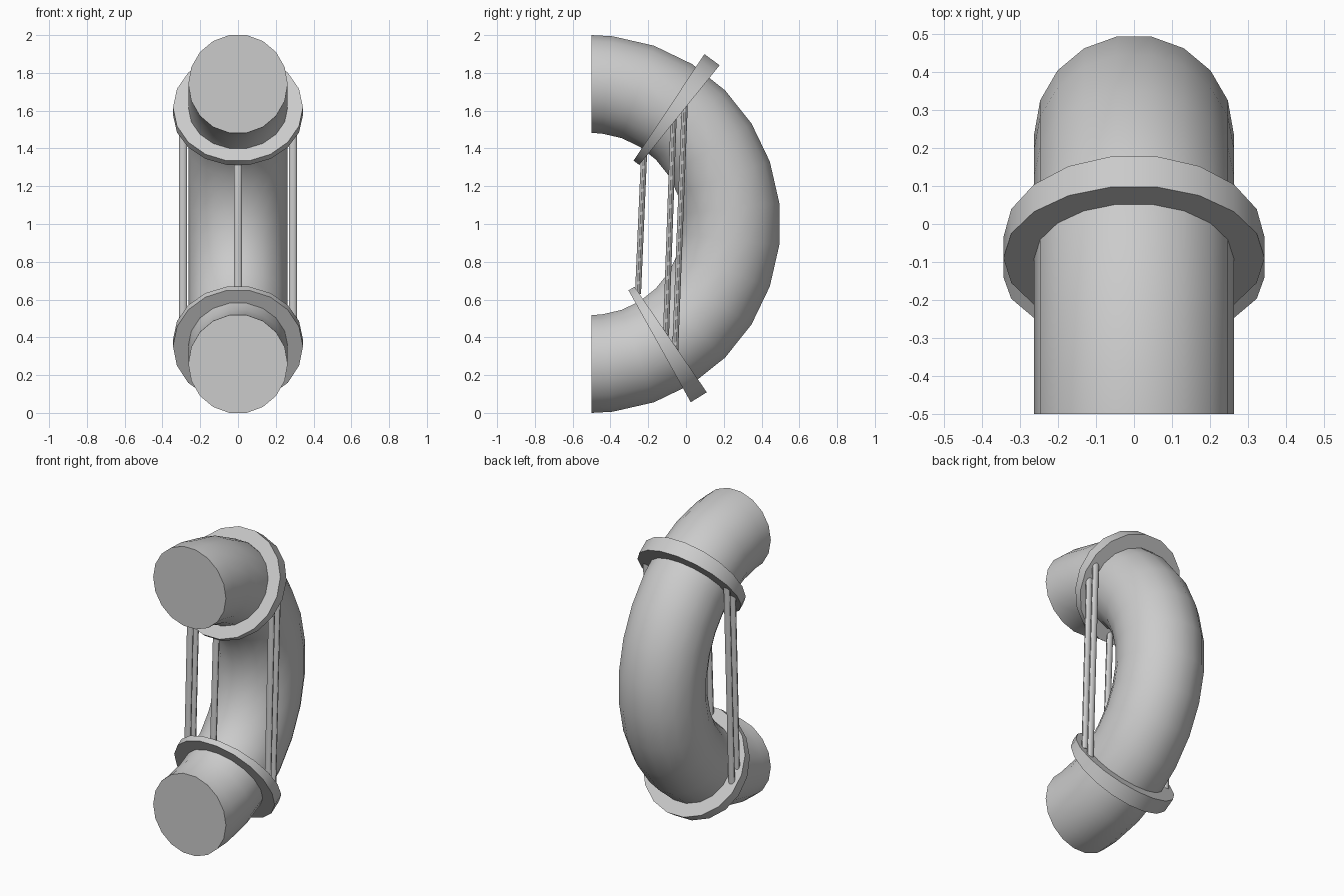
import bpy, bmesh
from math import sin, cos, pi, radians
from mathutils import Vector, Matrix

if "Cube" in bpy.data.objects:
    bpy.data.objects.remove(bpy.data.objects["Cube"])

R = 0.741          # bend radius of the pipe centreline
SIDES = 18


def bend_point(angle, r, a):
    """Point on a tube of radius r; angle runs from top (0) to bottom (180)."""
    d = R + r * cos(a)
    t = radians(angle)
    return Vector((r * sin(a), -0.5 + d * sin(t), 1.0 + d * cos(t)))


def finish(name, bm):
    bmesh.ops.recalc_face_normals(bm, faces=bm.faces)
    mesh = bpy.data.meshes.new(name)
    bm.to_mesh(mesh)
    bm.free()
    ob = bpy.data.objects.new(name, mesh)
    bpy.context.collection.objects.link(ob)
    bpy.ops.object.select_all(action='DESELECT')
    ob.select_set(True)
    bpy.context.view_layer.objects.active = ob
    bpy.ops.object.shade_smooth_by_angle(angle=radians(30))
    return ob


def sweep(name, stations, closed=False):
    """Skin a series of (angle, radius) sections around the bend."""
    bm = bmesh.new()
    rows = [[bm.verts.new(bend_point(ang, r, (i + 0.5) * 2 * pi / SIDES))
             for i in range(SIDES)] for ang, r in stations]
    pairs = list(zip(rows, rows[1:]))
    if closed:
        pairs.append((rows[-1], rows[0]))
    for a, b in pairs:
        for i in range(SIDES):
            j = (i + 1) % SIDES
            bm.faces.new((a[i], a[j], b[j], b[i]))
    if not closed:
        bm.faces.new(rows[0])
        bm.faces.new(rows[-1])
    return finish(name, bm)


def rod(name, p, q):
    """Slim rod, slightly flattened front to back."""
    axis = q - p
    bm = bmesh.new()
    bmesh.ops.create_cone(bm, cap_ends=True, segments=14, radius1=1, radius2=1, depth=axis.length)
    bmesh.ops.scale(bm, vec=(0.022, 0.016, 1), verts=bm.verts)
    rot = Vector((0, 0, 1)).rotation_difference(axis).to_matrix().to_4x4()
    bmesh.ops.transform(bm, matrix=Matrix.Translation((p + q) / 2) @ rot, verts=bm.verts)
    return finish(name, bm)


# U-bend pipe with half steps at both ends
step = 180 / 14
angles = [0] + [(k + 0.5) * step for k in range(14)] + [180]
sweep("pipe", [(a, 0.263) for a in angles])

# Wedge-shaped collars around the pipe
for name, a0, a1 in (("upper_collar", 33.6, 38.9), ("lower_collar", 145.6, 150.9)):
    sweep(name, [(a0, 0.258), (a0, 0.344), (a1, 0.344), (a1, 0.258)], closed=True)

# Rods: one at the inside of the bend, two on each side
rod("inner_rod", Vector((0, -0.222, 1.37)), Vector((0, -0.254, 0.63)))
for s, side in ((-1, "left"), (1, "right")):
    rod(side + "_front_rod", Vector((s * 0.291, -0.065, 1.58)), Vector((s * 0.291, -0.106, 0.41)))
    rod(side + "_back_rod", Vector((s * 0.291, -0.006, 1.65)), Vector((s * 0.291, -0.057, 0.33)))
